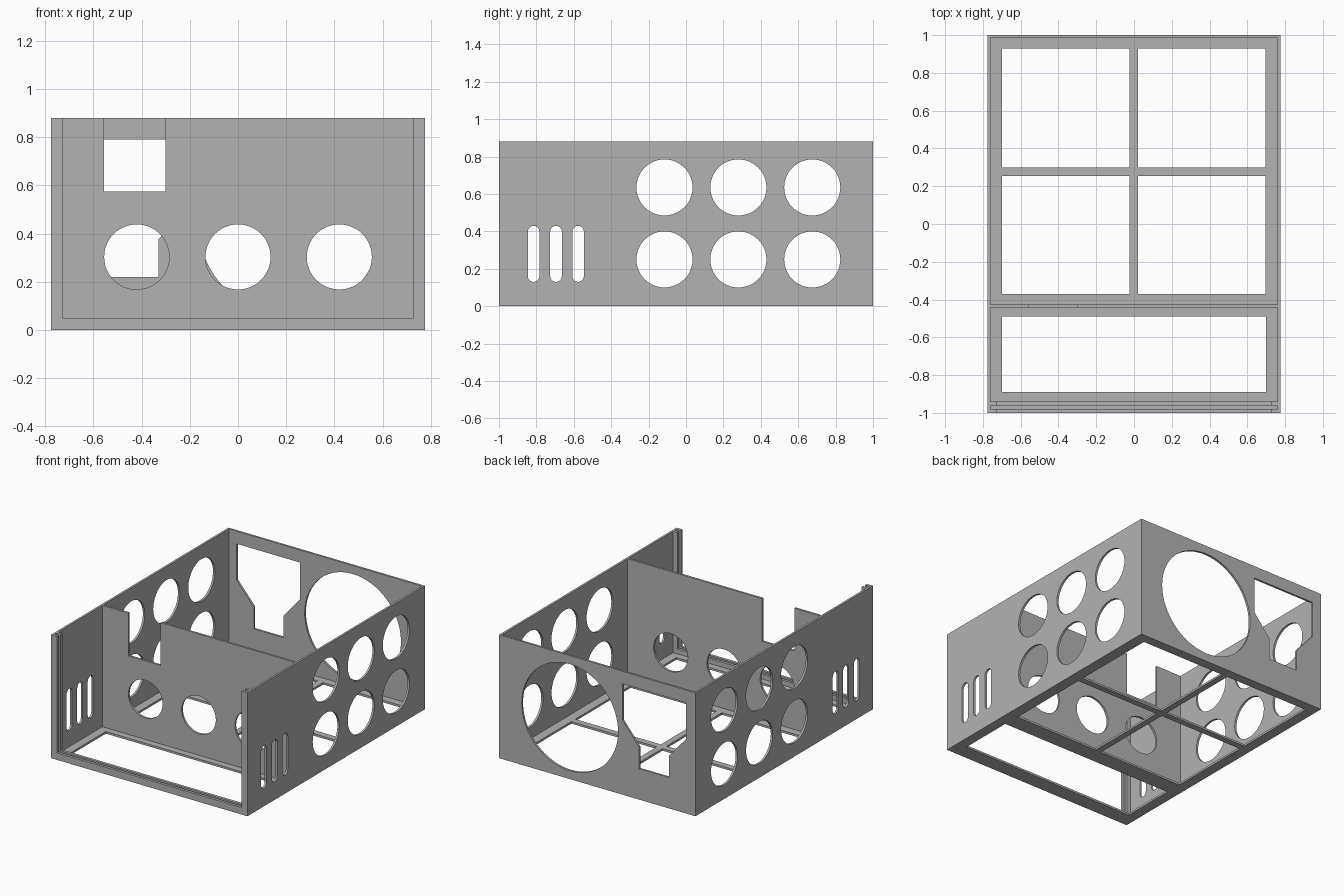
import bpy, bmesh, math
from mathutils import Vector

old = bpy.data.objects.get("Cube")
if old:
    bpy.data.objects.remove(old, do_unlink=True)

grey = bpy.data.materials.new("plain grey")
grey.use_nodes = True
colour = (0.45, 0.45, 0.45, 1)
grey.diffuse_color = colour
grey.node_tree.nodes["Principled BSDF"].inputs["Base Color"].default_value = colour

W, D, H, T = 0.775, 1.0, 0.88, 0.015   # half width, half depth, height, sheet thickness
IN = W - T


def rect(u0, u1, v0, v1):
    return [(u0, v0), (u1, v0), (u1, v1), (u0, v1)]


def circle(u, v, r, n=48):
    return [(u + r * math.cos(math.tau * i / n), v + r * math.sin(math.tau * i / n))
            for i in range(n)]


def slot(u, v0, v1, r, n=10):
    top = [(u + r * math.cos(math.pi * i / n), v1 - r + r * math.sin(math.pi * i / n))
           for i in range(n + 1)]
    return top + [(2 * u - a, v0 + v1 - b) for a, b in top]


def panel(name, axis, position, outline, holes=(), thickness=T):
    """Flat sheet with holes, lying across the given axis and centred on position."""
    bm = bmesh.new()
    for loop in [outline, *holes]:
        verts = []
        for u, v in loop:
            p = [u, v]
            p.insert(axis, position)
            verts.append(bm.verts.new(p))
        for a, b in zip(verts, verts[1:] + verts[:1]):
            bm.edges.new((a, b))
    normal = Vector([float(i == axis) for i in range(3)])
    bmesh.ops.triangle_fill(bm, use_beauty=True, edges=bm.edges[:], normal=normal)
    bmesh.ops.recalc_face_normals(bm, faces=bm.faces[:])
    mesh = bpy.data.meshes.new(name)
    bm.to_mesh(mesh)
    bm.free()
    mesh.materials.append(grey)
    obj = bpy.data.objects.new(name, mesh)
    bpy.context.collection.objects.link(obj)
    solid = obj.modifiers.new("thickness", "SOLIDIFY")
    solid.thickness = thickness
    solid.offset = 0
    return obj


# Side walls with round vents and upright slots
vents = [circle(y, z, 0.15) for y in (-0.115, 0.28, 0.675) for z in (0.25, 0.635)]
vents += [slot(y, 0.13, 0.43, 0.031) for y in (-0.815, -0.695, -0.577)]
for side, name in ((1, "left_wall"), (-1, "right_wall")):
    panel(name, 0, side * (W - T / 2), rect(-D, D, 0, H), vents)

# Back wall with a large round opening and a funnel-shaped opening
funnel = [(-0.70, 0.79), (-0.70, 0.53), (-0.565, 0.375), (-0.565, 0.22),
          (-0.33, 0.22), (-0.33, 0.375), (-0.20, 0.53), (-0.20, 0.79)]
panel("back_wall", 1, D - T / 2, rect(-IN, IN, 0, H),
      [circle(0.216, 0.44, 0.38, 64), funnel])

# Floor frame with crossing bars
windows = [rect(x0, x1, y0, y1) for x0, x1 in ((-0.70, -0.025), (0.02, 0.695))
           for y0, y1 in ((-0.37, 0.255), (0.30, 0.93))]
windows.append(rect(-0.70, 0.70, -0.89, -0.49))
panel("floor_frame", 2, T / 2, rect(-IN, IN, -D, D - T), windows)

# Inner divider with cable holes and a notch in its top edge
divider = [(-IN, T), (IN, T), (IN, H), (-0.30, H), (-0.30, 0.575),
           (-0.555, 0.575), (-0.555, H), (-IN, H)]
panel("divider", 1, -0.435, divider, [circle(x, 0.303, 0.135) for x in (-0.42, 0, 0.42)])

# Pair of lips forming the groove for a sliding front
lip = [(-IN, T), (IN, T), (IN, H), (0.727, H), (0.727, 0.05),
       (-0.727, 0.05), (-0.727, H), (-IN, H)]
panel("front_lip", 1, -0.99, lip, thickness=0.02)
panel("inner_lip", 1, -0.95, lip, thickness=0.02)
